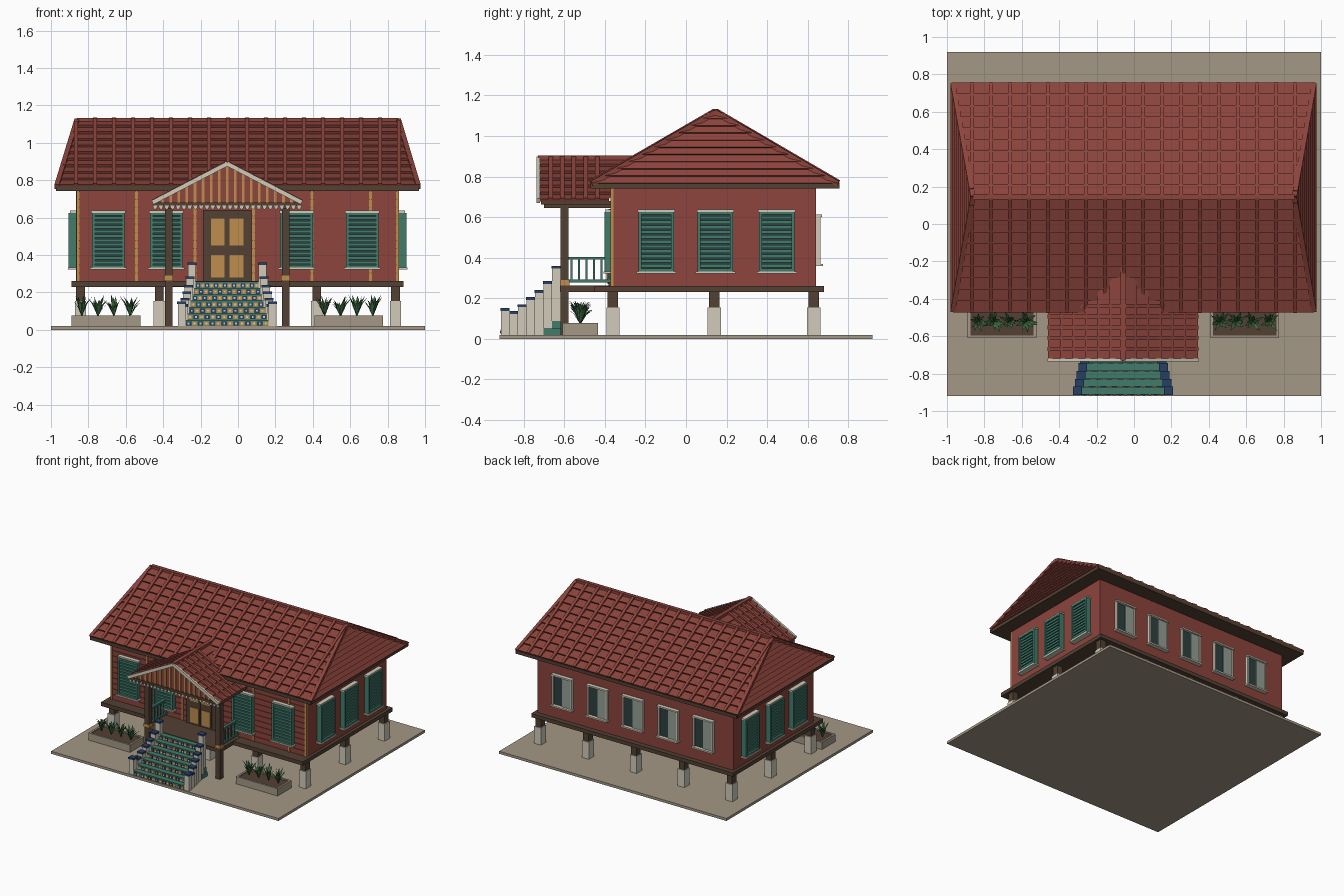
import bpy, bmesh, math, random
from mathutils import Vector, Matrix

random.seed(4)
if "Cube" in bpy.data.objects:
    bpy.data.objects.remove(bpy.data.objects["Cube"])

COLOURS = {
    "brick_red": (.262, .058, .045), "dark_brown": (.085, .052, .034),
    "cream": (.64, .60, .49), "sand": (.37, .315, .24), "teal": (.054, .20, .15),
    "ochre": (.51, .27, .076), "navy": (.02, .05, .13), "leaf_green": (.045, .14, .05),
    "pale_glass": (.30, .345, .30), "slate": (.026, .052, .052)}
MATS = {}
for name, rgb in COLOURS.items():
    m = bpy.data.materials.new(name)
    m.use_nodes = True
    m.diffuse_color = (*rgb, 1)
    m.node_tree.nodes["Principled BSDF"].inputs["Base Color"].default_value = (*rgb, 1)
    MATS[name] = m


class Part:
    """Collects coloured boxes, bars and faces into one named object."""
    def __init__(self, name):
        self.name, self.bm, self.mats = name, bmesh.new(), []

    def face(self, pts, mat):
        if mat not in self.mats:
            self.mats.append(mat)
        f = self.bm.faces.new([self.bm.verts.new(p) for p in pts])
        f.material_index = self.mats.index(mat)

    def hexa(self, c, mat):
        for ids in ((0, 2, 3, 1), (4, 5, 7, 6), (0, 1, 5, 4), (2, 6, 7, 3), (0, 4, 6, 2), (1, 3, 7, 5)):
            self.face([c[i] for i in ids], mat)

    def box(self, x0, x1, y0, y1, z0, z1, mat):
        self.hexa([(x, y, z) for z in (z0, z1) for y in (y0, y1) for x in (x0, x1)], mat)

    def bar(self, p, q, w, h, mat):
        p, q = Vector(p), Vector(q)
        d = (q - p).normalized()
        side = d.cross(Vector((0, 0, 1))).normalized()
        up = side.cross(d)
        self.hexa([e + side * s * w / 2 + up * t * h / 2
                   for t in (-1, 1) for e in (p, q) for s in (-1, 1)], mat)

    def done(self, place=None):
        mesh = bpy.data.meshes.new(self.name)
        bmesh.ops.remove_doubles(self.bm, verts=self.bm.verts, dist=1e-5)
        bmesh.ops.recalc_face_normals(self.bm, faces=self.bm.faces)
        self.bm.to_mesh(mesh)
        self.bm.free()
        for m in self.mats:
            mesh.materials.append(MATS[m])
        ob = bpy.data.objects.new(self.name, mesh)
        bpy.context.collection.objects.link(ob)
        if place:
            ob.matrix_world = place


def slope(name, e0, e1, r0, r1, rows, cols=0):
    """Stepped tile courses from eave e0-e1 up to ridge r0-r1, with ribs."""
    e0, e1, r0, r1 = map(Vector, (e0, e1, r0, r1))
    n = (e1 - e0).cross(r0 - e0).normalized()
    part = Part(name)
    for i in range(rows):
        a, b = i / rows, (i + 1) / rows
        lo = [e0.lerp(r0, a), e1.lerp(r1, a)]
        hi = [e1.lerp(r1, b), e0.lerp(r0, b)]
        up = [p + n * .014 for p in lo]
        part.face(up + hi, "brick_red")
        part.face([lo[0], lo[1], up[1], up[0]], "brick_red")
    along = (e1 - e0).normalized()
    length = (e1 - e0).length
    in0, in1 = (r0 - e0).dot(along), (e1 - r1).dot(along)
    rise = (r0 - e0) - along * in0
    for k in range(1, cols):
        u = length * k / cols
        t = min(1, u / in0 if in0 > 0 else 1, (length - u) / in1 if in1 > 0 else 1)
        p = e0 + along * u + n * .008
        part.bar(p, p + rise * t, .022, .022, "brick_red")
    part.done()


# Ground and floor platforms
p = Part("ground_slab"); p.box(-1, 1, -.92, .92, 0, .02, "sand"); p.done()
p = Part("floor_platform")
p.box(-.89, .885, -.45, .68, .23, .26, "dark_brown")
p.box(-.39, .275, -.62, -.36, .232, .262, "dark_brown")
p.done()

# Foundation piers with timber stubs
p = Part("foundation_piers")
for i in range(5):
    for y in (-.36, .14, .63):
        x = -.842 + .421 * i
        p.box(x - .03, x + .03, y - .033, y + .033, .02, .155, "cream")
        p.box(x - .024, x + .024, y - .026, y + .026, .155, .23, "dark_brown")
p.done()

# Walls with front siding and upright battens
p = Part("house_walls"); p.box(-.865, .86, -.36, .64, .26, .75, "brick_red"); p.done()
p = Part("front_siding")
for i in range(11):
    z = .262 + .0437 * i
    p.box(-.86, .855, -.366, -.36, z, z + .039, "brick_red")
p.done()
p = Part("wall_battens")
for x in [-.855 + .3125 * i for i in range(6)] + [.853]:
    p.box(x - .008, x + .008, -.372, -.358, .26, .745, "ochre")
p.done()


def shutter_window(name, x, y, angle):
    p = Part(name)
    p.box(-.087, .087, -.014, 0, .335, .625, "slate")
    for s in (-1, 1):
        p.box(s * .08 - .0075, s * .08 + .0075, -.04, 0, .335, .625, "teal")
    for z in (.333, .612):
        p.box(-.087, .087, -.04, 0, z, z + .014, "teal")
    for i in range(11):
        z = .36 + .0238 * i
        p.bar((-.075, -.024, z), (.075, -.024, z), .016, .016, "teal")
    p.box(-.098, .098, -.045, 0, .322, .333, "cream")
    p.box(-.092, .092, -.034, 0, .626, .637, "cream")
    p.done(Matrix.Translation((x, y, 0)) @ Matrix.Rotation(angle, 4, "Z"))


# Shuttered windows on the front and both ends
for i, x in enumerate((-.693, -.383, .313, .665)):
    shutter_window(f"front_window_{i + 1}", x, -.362, 0)
for i, y in enumerate((-.147, .145, .448)):
    shutter_window(f"left_window_{i + 1}", .86, y, math.pi / 2)
    shutter_window(f"right_window_{i + 1}", -.865, y, -math.pi / 2)

# Sliding windows on the back
for i in range(5):
    x = -.61 + .31 * i
    p = Part(f"back_window_{i + 1}")
    p.box(x, x + .076, .64, .648, .37, .6, "slate")
    p.box(x - .076, x, .64, .656, .37, .6, "pale_glass")
    for s in (-1, 1):
        p.box(x + s * .082 - .006, x + s * .082 + .006, .64, .662, .37, .6, "cream")
    p.box(x - .095, x + .095, .64, .675, .358, .37, "cream")
    p.box(x - .092, x + .092, .64, .67, .6, .612, "cream")
    p.done()

# Double door
CX = -.058
p = Part("double_door")
p.box(CX - .13, CX + .13, -.382, -.36, .262, .64, "dark_brown")
for s in (-1, 1):
    p.box(CX + s * .05 - .046, CX + s * .05 + .046, -.388, -.38, .27, .61, "dark_brown")
    for z0, z1 in ((.28, .4), (.45, .595)):
        p.box(CX + s * .05 - .037, CX + s * .05 + .037, -.393, -.386, z0, z1, "ochre")
p.done()

# Main roof: soffit, four tiled slopes and caps
X0, X1, Y0, Y1, YR, ZE, ZR = -.968, .963, -.465, .75, .145, .765, 1.118
p = Part("roof_soffit"); p.box(X0 - .006, X1 + .006, Y0 - .006, Y1 + .006, .742, .768, "dark_brown"); p.done()
fl, fr, br, bl = (X0, Y0, ZE), (X1, Y0, ZE), (X1, Y1, ZE), (X0, Y1, ZE)
rl, rr = (-.86, YR, ZR), (.857, YR, ZR)
slope("roof_front_slope", fl, fr, rl, rr, 10, 19)
slope("roof_back_slope", br, bl, rr, rl, 10, 19)
slope("roof_left_end", fr, br, rr, rr, 10)
slope("roof_right_end", bl, fl, rl, rl, 10)
p = Part("roof_caps")
p.bar(rl, rr, .03, .03, "brick_red")
for a, b in ((fl, rl), (bl, rl), (fr, rr), (br, rr)):
    p.bar(a, b, .026, .026, "brick_red")
p.done()

# Porch roof with striped gable
HW, PE, PR = .395, .678, .885
slope("porch_roof_right", (CX - HW, -.38, PE), (CX - HW, -.725, PE), (CX, -.25, PR), (CX, -.725, PR), 6, 6)
slope("porch_roof_left", (CX + HW, -.725, PE), (CX + HW, -.38, PE), (CX, -.725, PR), (CX, -.25, PR), 6, 6)
p = Part("porch_ridge_cap"); p.bar((CX, -.73, PR + .003), (CX, -.215, PR + .003), .03, .03, "brick_red"); p.done()
p = Part("porch_gable")
p.face([(CX - HW, -.705, PE), (CX + HW, -.705, PE), (CX, -.705, PR)], "brick_red")
for i in range(-8, 9):
    x = CX + i * .043
    top = PR - (abs(i) * .043 + .007) * (PR - PE) / HW
    p.box(x - .007, x + .007, -.711, -.704, PE - .005, top, "ochre")
for s in (-1, 1):
    p.bar((CX + s * (HW + .004), -.728, PE + .003), (CX, -.728, PR + .003), .016, .024, "cream")
p.done()
p = Part("porch_ceiling")
p.box(CX - HW, CX + HW, -.715, -.36, .662, .68, "dark_brown")
for s in (-1, 1):
    p.box(CX + s * .313 - .018, CX + s * .313 + .018, -.7, -.36, .645, .665, "dark_brown")
p.done()
p = Part("porch_fringe")
for i in range(26):
    x = CX - .385 + .0308 * i
    p.face([(x - .013, -.72, .664), (x + .013, -.72, .664), (x + .009, -.72, .65),
            (x, -.72, .643), (x - .009, -.72, .65)], "cream")
p.done()

# Porch posts and side railings
for side, s in (("right", -1), ("left", 1)):
    x = CX + s * .313
    p = Part(f"{side}_porch_post")
    p.box(x - .02, x + .02, -.618, -.578, .02, .662, "dark_brown")
    p.box(x - .024, x + .024, -.622, -.574, .264, .29, "ochre")
    p.done()
    p = Part(f"{side}_railing")
    for z in (.278, .39):
        p.box(x - .01, x + .01, -.578, -.366, z, z + .014, "teal")
    for i in range(6):
        y = -.565 + .037 * i
        p.box(x - .006, x + .006, y - .005, y + .005, .28, .395, "teal")
    p.done()

# Tapering stairs with tiled risers and stepped cheek walls
steps, cheeks = Part("stairs"), Part("stair_cheeks")
for i, h in enumerate((.152, .137, .17, .205, .24, .285, .36)):
    y, z, half = -.912 + .042 * i, .02 + .034 * i, .222 - .009 * i
    steps.box(CX - half, CX + half, y, -.618, z, z + .034, "teal")
    count = 14
    w = 2 * half / count
    for k in range(count):
        x = CX - half + w * (k + .5)
        mat = "ochre" if (k + i) % 2 else "navy"
        steps.box(x - w * .45, x + w * .45, y - .003, y, z + .003, z + .025, mat)
        steps.box(x - .005, x + .005, y - .005, y, z + .009, z + .019, "cream")
    for s in (-1, 1):
        x = CX + s * (half + .021)
        cheeks.box(x - .021, x + .021, y, y + .042, .02, h - .014, "cream")
        cheeks.box(x - .024, x + .024, y - .003, y + .042, h - .014, h, "navy")
steps.done()
cheeks.done()

# Planters with spiky plants
for side, x0 in (("right", -.89), ("left", .408)):
    x1 = x0 + .368
    p = Part(f"{side}_planter")
    p.box(x0, x1, -.61, -.435, .02, .066, "sand")
    for a, b, c, d in ((x0, x1, -.61, -.595), (x0, x1, -.45, -.435),
                       (x0, x0 + .015, -.595, -.45), (x1 - .015, x1, -.595, -.45)):
        p.box(a, b, c, d, .066, .078, "sand")
    p.box(x0 + .015, x1 - .015, -.595, -.45, .066, .07, "dark_brown")
    p.done()
    p = Part(f"{side}_plants")
    for k in range(4):
        root = Vector((x0 + .055 + .086 * k, -.522, .068))
        for j in range(15):
            a = j * 2.4 + random.uniform(-.3, .3)
            out = Vector((math.cos(a), math.sin(a), 0))
            wide = Vector((-out.y, out.x, 0)) * .009
            reach, tall = random.uniform(.02, .068), random.uniform(.075, .12)
            mid = root + out * reach * .45 + Vector((0, 0, tall * .65))
            tip = root + out * reach + Vector((0, 0, tall))
            p.face([root, mid + wide, mid - wide], "leaf_green")
            p.face([mid - wide, mid + wide, tip], "leaf_green")
    p.done()
